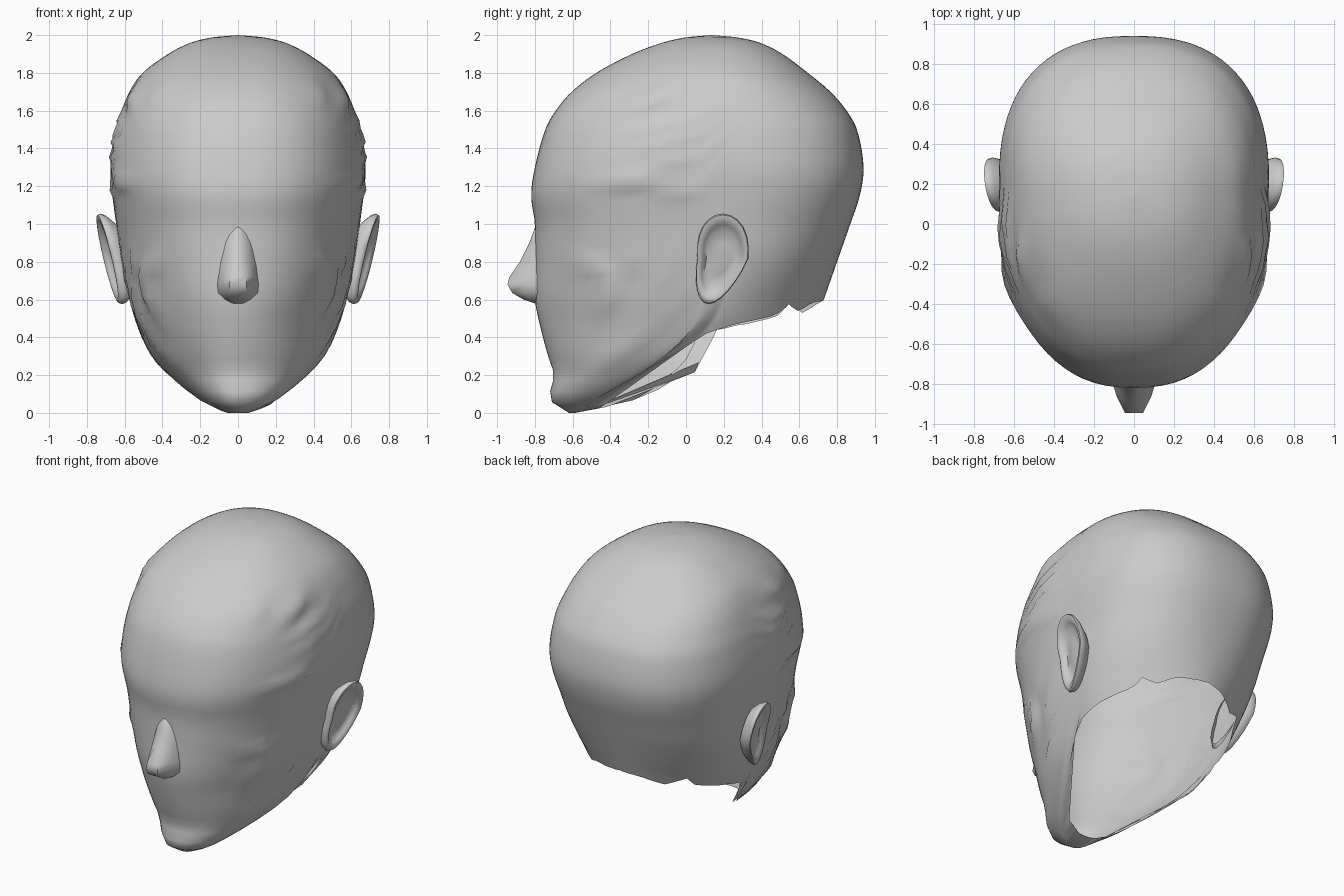
import bpy, math

grey = bpy.data.materials.new("plain grey")
grey.diffuse_color = (0.6, 0.6, 0.6, 1)

# head outline by height: z, front y, back y, half width, y of widest point
ROWS = [
    (0.00, -0.62, 0.00, 0.06, -0.57), (0.03, -0.69, 0.15, 0.14, -0.53),
    (0.10, -0.72, 0.40, 0.25, -0.40), (0.20, -0.70, 0.55, 0.37, -0.21),
    (0.30, -0.73, 0.62, 0.46, -0.06), (0.45, -0.77, 0.68, 0.53, 0.10),
    (0.60, -0.80, 0.73, 0.575, 0.17), (0.80, -0.80, 0.80, 0.62, 0.20),
    (1.00, -0.80, 0.87, 0.645, 0.20), (1.15, -0.82, 0.92, 0.665, 0.20),
    (1.30, -0.80, 0.94, 0.675, 0.20), (1.50, -0.745, 0.905, 0.645, 0.20),
    (1.60, -0.69, 0.85, 0.615, 0.19), (1.70, -0.605, 0.765, 0.575, 0.18),
    (1.80, -0.475, 0.645, 0.505, 0.17), (1.90, -0.285, 0.51, 0.37, 0.15),
    (1.96, -0.125, 0.39, 0.25, 0.14), (1.988, 0.0, 0.27, 0.135, 0.14),
    (2.00, 0.13, 0.14, 0.005, 0.135)]

# roundness of the cross-section by height, in front and behind
POWER_FRONT = [(0.1, 2.2), (0.3, 2.0), (0.5, 1.97), (0.8, 2.15), (1.2, 2.38), (1.5, 2.4), (1.8, 2.25)]
POWER_BACK = [(0.45, 1.75), (0.6, 1.82), (0.9, 2.2), (1.2, 2.45), (1.5, 2.45), (1.8, 2.25)]
# the left jaw reaches further back
LEFT_SHIFT = [(0.0, 0.0), (0.05, 0.25), (0.1, 0.34), (0.2, 0.32), (0.3, 0.2), (0.45, 0.03), (0.5, 0)]

# open lower edge as (y, z)
EDGE_R = [(-0.6, 0.0), (-0.35, 0.13), (-0.1, 0.27), (0.0, 0.35), (0.12, 0.43),
          (0.3, 0.48), (0.48, 0.52), (0.54, 0.58), (0.6, 0.54), (0.66, 0.58), (0.73, 0.6)]
EDGE_L = [(-0.6, 0.0), (-0.4, 0.03), (-0.15, 0.07), (0.0, 0.17), (0.08, 0.25),
          (0.16, 0.44), (0.3, 0.47), (0.48, 0.51), (0.54, 0.58), (0.62, 0.53), (0.73, 0.6)]

# creases on the sides: y, z, length, thickness, angle in degrees, height
CREASES = [(-0.2, 1.66, 0.14, 0.05, 25, -0.035), (-0.1, 1.52, 0.18, 0.035, 15, 0.025),
           (-0.42, 1.7, 0.1, 0.05, 40, -0.025),
           (-0.12, 1.43, 0.2, 0.035, 15, -0.035), (-0.1, 1.34, 0.2, 0.03, 8, 0.025),
           (-0.3, 1.23, 0.2, 0.035, 5, -0.04), (-0.05, 1.18, 0.12, 0.04, 0, 0.02),
           (-0.5, 0.77, 0.13, 0.04, -20, -0.035), (-0.42, 0.62, 0.12, 0.06, 60, -0.05),
           (-0.33, 0.72, 0.14, 0.035, 60, 0.025), (-0.2, 0.6, 0.22, 0.04, 60, -0.035),
           (-0.1, 0.55, 0.2, 0.035, 45, 0.02), (-0.3, 0.36, 0.2, 0.04, 35, 0.015)]


def lerp_table(table, x):
    if x <= table[0][0]:
        return table[0][1]
    for (a, va), (b, vb) in zip(table, table[1:]):
        if x <= b:
            return va + (vb - va) * (x - a) / (b - a)
    return table[-1][1]


def outline(z):
    """Smoothly interpolated outline values at a height."""
    n = len(ROWS)
    k = max(i for i in range(n - 1) if ROWS[i][0] <= z or i == 0)
    p, q = ROWS[k], ROWS[k + 1]
    o, r = ROWS[max(k - 1, 0)], ROWS[min(k + 2, n - 1)]
    h = q[0] - p[0]
    t = (z - p[0]) / h
    out = []
    for c in range(1, 5):
        m0 = (q[c] - o[c]) / (q[0] - o[0]) * h
        m1 = (r[c] - p[c]) / (r[0] - p[0]) * h
        out.append((2*t**3 - 3*t*t + 1) * p[c] + (t**3 - 2*t*t + t) * m0
                   + (3*t*t - 2*t**3) * q[c] + (t**3 - t*t) * m1)
    return out


def skin(a, z):
    front, back, w, mid = outline(z)
    s, c = math.sin(a), math.cos(a)
    if s < -1e-6:
        mid += lerp_table(LEFT_SHIFT, z)
    e = 2 / lerp_table(POWER_FRONT if c > 0 else POWER_BACK, z)
    x = w * math.copysign(abs(s) ** e, s)
    depth = mid - front if c > 0 else back - mid
    return x, mid - depth * math.copysign(abs(c) ** e, c)


def crease(y, z):
    total = 0
    for cy, cz, length, thick, deg, height in CREASES:
        r = math.radians(deg)
        u = (y - cy) * math.cos(r) + (z - cz) * math.sin(r)
        v = (z - cz) * math.cos(r) - (y - cy) * math.sin(r)
        total += height * math.exp(-(u / length) ** 2 - (v / thick) ** 2)
    return total


def loft(name, rings, cap=None, flip=False):
    """Skin closed rings of equal length, with an optional end point."""
    n = len(rings[0])
    verts = [p for ring in rings for p in ring]
    faces = [(j*n + i, j*n + (i+1) % n, (j+1)*n + (i+1) % n, (j+1)*n + i)
             for j in range(len(rings) - 1) for i in range(n)]
    if cap:
        verts.append(cap)
        base = (len(rings) - 1) * n
        faces += [(base + i, base + (i+1) % n, len(verts) - 1) for i in range(n)]
    if flip:
        faces = [f[::-1] for f in faces]
    mesh = bpy.data.meshes.new(name)
    mesh.from_pydata(verts, [], faces)
    mesh.materials.append(grey)
    obj = bpy.data.objects.new(name, mesh)
    bpy.context.collection.objects.link(obj)
    bpy.ops.object.select_all(action='DESELECT')
    obj.select_set(True)
    bpy.context.view_layer.objects.active = obj
    bpy.ops.object.shade_smooth_by_angle(angle=math.radians(60))
    return obj


# head shell, open underneath
N, M = 80, 56
columns = []
for i in range(N):
    a = 2 * math.pi * i / N
    edge = EDGE_R if i <= N // 2 else EDGE_L
    zb = 0.9
    while zb > 0 and zb > lerp_table(edge, skin(a, zb)[1]):
        zb -= 0.005
    zb = max(zb, 0)
    x, y = skin(a, zb)
    k = max(0, min(1, (-0.4 - y) / 0.15))
    column = [(x * (1 + 0.5 * k), y + 0.13 * k, zb + 0.025 * k)]  # chin underside lip
    for j in range(M):
        z = zb + (1.9995 - zb) * math.sin(math.pi / 2 * j / (M - 1))
        x, y = skin(a, z)
        d = crease(y, z) * min(1, abs(x) / 0.3)
        column.append((x + math.copysign(d, x), y - 0.5 * d, z))
    columns.append(column)
loft("head", [[c[j] for c in columns] for j in range(M + 1)], cap=(0, 0.135, 2.0))

# nose: z, half width, ridge y, ridge half width
nose = []
for z, w, y, tip in [(0.58, 0.04, -0.80, 0.02), (0.60, 0.075, -0.86, 0.04),
                     (0.635, 0.11, -0.92, 0.045), (0.68, 0.115, -0.945, 0.045),
                     (0.72, 0.11, -0.935, 0.04), (0.80, 0.1, -0.88, 0.025),
                     (0.90, 0.08, -0.83, 0.015), (0.98, 0.04, -0.80, 0.006)]:
    side = min(y * 0.5 - 0.39, -0.77)
    nose.append([(-w, -0.77, z), (-w * 0.75, side, z), (-tip, y, z),
                 (tip, y, z), (w * 0.75, side, z), (w, -0.77, z)])
loft("nose", nose, cap=(0, -0.78, 1.0))


# ears: rings from the root over the rim into the bowl
def ear_point(a, scale, lift, side):
    s, c = math.sin(a) * scale, math.cos(a) * scale
    y = 0.195 + 0.135 * c * (1 + 0.2 * s) + 0.075 * min(s, 0)
    z = 0.815 + 0.24 * s
    return side * (0.62 + 0.24 * (z - 0.57) + 0.025 * c + lift), y, z


for side, name in ((1, "right_ear"), (-1, "left_ear")):
    rings = [[ear_point(2 * math.pi * i / 24, sc, lift, side) for i in range(24)]
             for sc, lift in ((0.78, -0.075), (0.95, -0.035), (1.0, -0.01), (0.97, 0.01),
                              (0.88, 0.012), (0.76, -0.005), (0.64, -0.025), (0.35, -0.02))]
    loft(name, rings, cap=ear_point(0, 0, -0.01, side), flip=side < 0)
